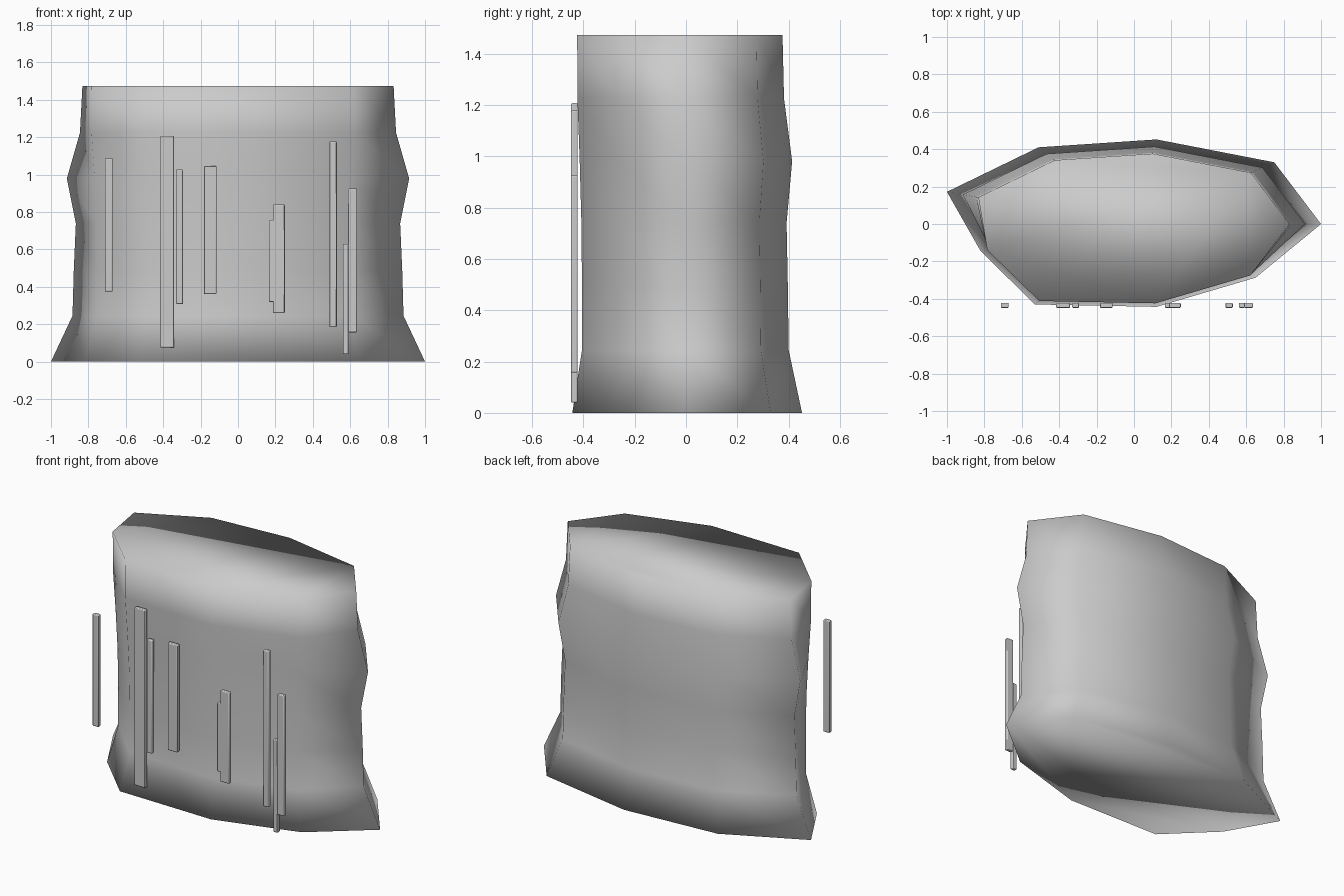
import bpy, bmesh

if "Cube" in bpy.data.objects:
    bpy.data.objects.remove(bpy.data.objects["Cube"])

# Rock body: nine-sided outline, scaled ring by ring
outline = [(1, 0), (.75, .33), (.12, .452), (-.51, .41), (-1, .172),
           (-.82, -.145), (-.53, -.43), (.12, -.443), (.65, -.287)]
# (height, scale of sides and back, scale of front points)
rings = [(0, 1, 1), (.245, .885, .915), (.49, .878, .915), (.74, .867, .92),
         (.98, .915, .935), (1.225, .845, .955), (1.473, .832, .957)]
FRONT = (5, 6, 7, 8)
n = len(outline)

bm = bmesh.new()
levels = [[bm.verts.new((x * (f if i in FRONT else s), y * (f if i in FRONT else s), z))
           for i, (x, y) in enumerate(outline)] for z, s, f in rings]
for lo, hi in zip(levels, levels[1:]):
    for i in range(n):
        j = (i + 1) % n
        bm.faces.new((lo[i], lo[j], hi[i]))
        bm.faces.new((lo[j], hi[j], hi[i]))
bm.faces.new(levels[-1])
bm.faces.new(levels[0][::-1])
for f in bm.faces:
    f.smooth = True
mesh = bpy.data.meshes.new("rock_body")
bm.to_mesh(mesh)
bm.free()
bpy.context.collection.objects.link(bpy.data.objects.new("rock_body", mesh))


# Thin vertical strips in front of the rock
def strip(x0, x1, z0, z1):
    bpy.ops.mesh.primitive_cube_add(size=1, location=((x0 + x1) / 2, -.435, (z0 + z1) / 2))
    ob = bpy.context.object
    ob.name = "front_strip"
    ob.scale = (x1 - x0, .026, z1 - z0)
    bpy.ops.object.transform_apply(location=False, rotation=False, scale=True)
    bev = ob.modifiers.new("bevel", 'BEVEL')
    bev.width = .005
    bev.segments = 2
    bpy.ops.object.shade_smooth_by_angle()


for s in [(-.712, -.67, .375, 1.087), (-.417, -.341, .076, 1.207), (-.331, -.293, .307, 1.027),
          (-.183, -.114, .362, 1.045), (.165, .212, .32, .757), (.188, .25, .26, .84),
          (.488, .528, .185, 1.178), (.561, .592, .04, .63), (.589, .636, .157, .925)]:
    strip(*s)
